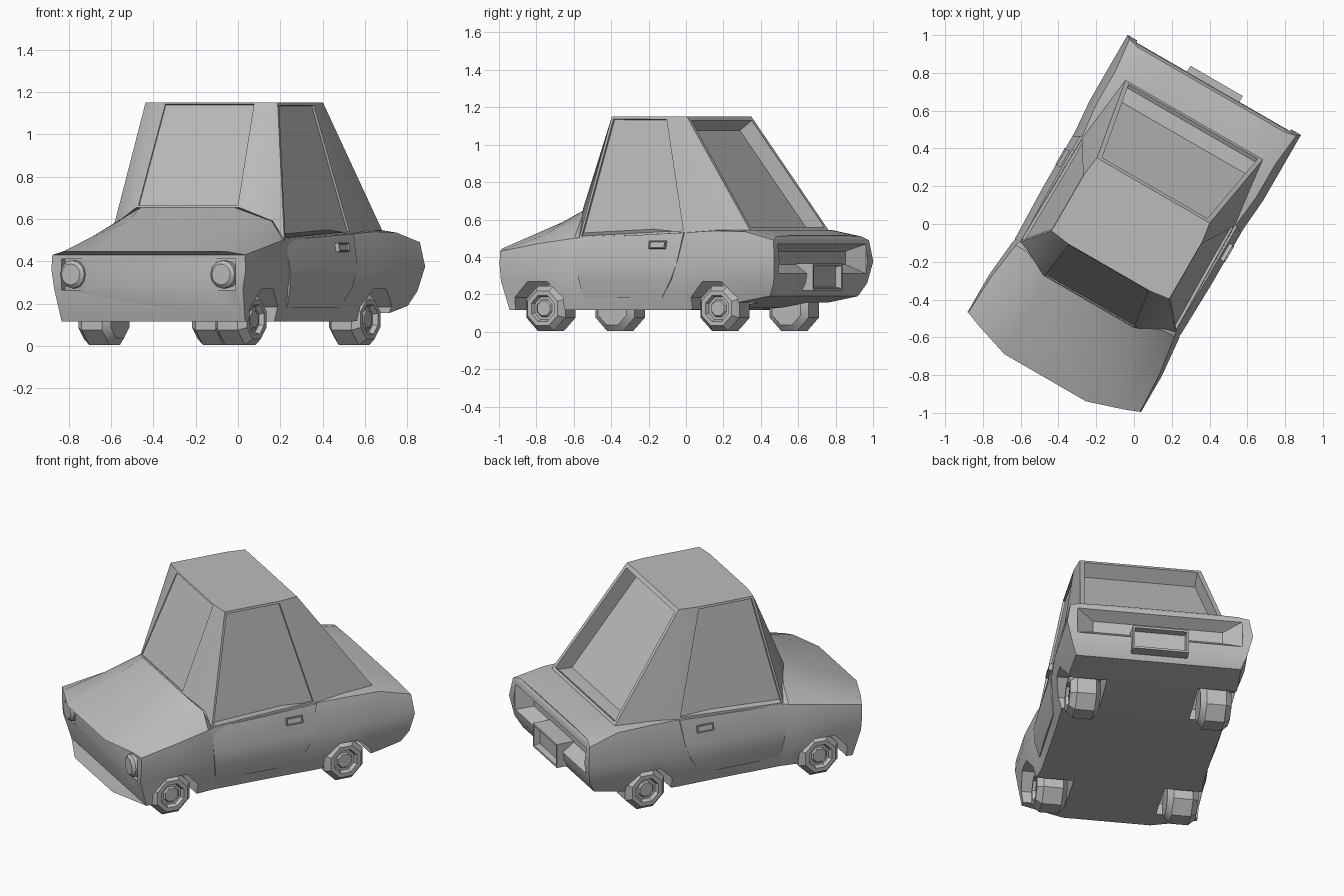
import bpy, bmesh, math
from mathutils import Matrix

if "Cube" in bpy.data.objects:
    bpy.data.objects.remove(bpy.data.objects["Cube"])

TURN = math.radians(-30)   # the car stands turned on its ground spot
paint = bpy.data.materials.new("plain_grey")
paint.use_nodes = True
GREY = (0.5, 0.5, 0.5, 1)
paint.diffuse_color = GREY
paint.node_tree.nodes["Principled BSDF"].inputs["Base Color"].default_value = GREY
parts = []


def finish(name, bm, keep=True):
    bmesh.ops.recalc_face_normals(bm, faces=bm.faces)
    mesh = bpy.data.meshes.new(name)
    bm.to_mesh(mesh)
    bm.free()
    mesh.materials.append(paint)
    obj = bpy.data.objects.new(name, mesh)
    obj.rotation_euler.z = TURN
    bpy.context.collection.objects.link(obj)
    if keep:
        parts.append(obj)
    else:
        obj.hide_render = True
    return obj


def loft(bm, rings, closed=True, caps=True):
    rows = [[bm.verts.new(p) for p in ring] for ring in rings]
    n = len(rows[0])
    for a, b in zip(rows, rows[1:]):
        for i in range(n if closed else n - 1):
            j = (i + 1) % n
            bm.faces.new((a[i], a[j], b[j], b[i]))
    if caps:
        bm.faces.new(rows[0])
        bm.faces.new(rows[-1][::-1])
    return rows


def wheel_ring(x, y, z, r, sides=8):
    steps = [math.tau * (i + 0.5) / sides for i in range(sides)]
    return [(x, y + r * math.cos(a), z + r * math.sin(a)) for a in steps]


def cut(target, cutter):
    mod = target.modifiers.new("cut", "BOOLEAN")
    mod.operation = "DIFFERENCE"
    mod.solver = "EXACT"
    mod.object = cutter
    bpy.context.view_layer.objects.active = target
    bpy.ops.object.modifier_apply(modifier=mod.name)
    bpy.data.objects.remove(cutter)


# Body shell: y, then sill, lower side, bulge, belt, top edge (x, z), top height
stations = [
    (-.845, .50, .115, .515, .27, .53, .36, .525, .43, .45, .445, .445),
    (-.62, .49, .115, .52, .27, .53, .36, .515, .47, .43, .52, .585),
    (-.41, .465, .115, .49, .20, .51, .36, .485, .50, .42, .59, .655),
    (-.37, .46, .115, .475, .19, .50, .36, .475, .505, .42, .51, .55),
    (0, .46, .115, .48, .19, .51, .36, .47, .52, .42, .53, .53),
    (.265, .465, .115, .49, .20, .515, .36, .47, .53, .40, .54, .54),
    (.45, .48, .13, .51, .26, .53, .37, .49, .54, .42, .545, .545),
    (.65, .48, .165, .515, .26, .53, .37, .49, .535, .42, .545, .545),
    (.85, .47, .19, .50, .26, .53, .375, .51, .49, .45, .51, .515),
]
rings = []
for k, s in enumerate(stations):
    half = [(.25, s[2])] + [(s[i], s[i + 1]) for i in (1, 3, 5, 7, 9)] + [(.25, s[11])]
    ring = []
    for i, (x, z) in enumerate(half):
        y = s[0]
        if k == 0:      # bowed nose, tucked under at the bottom
            y += (-.095 if x < .3 else -.03 if x < .46 else 0) + (.045 if i < 2 else 0)
        if k == 2 and i == 6:
            y -= .065
        if k == 8:      # tail leans in above and below the bulge
            y -= (.06, .06, .02, 0, .015, .03, .03)[i]
        ring.append((x, y, z))
    rings.append(ring + [(-x, y, z) for x, y, z in reversed(ring)])
bm = bmesh.new()
rows = loft(bm, rings, caps=False)
for row in (rows[0], rows[-1]):       # end caps as strips across the width
    for i in range(6):
        bm.faces.new((row[i], row[i + 1], row[12 - i], row[13 - i]))
bmesh.ops.triangulate(bm, faces=[f for f in bm.faces if abs(f.normal.y) > .9 and len(f.verts) > 4])
body = finish("body", bm)

# Wheel arches
WHEELS = [(s, y) for s in (-1, 1) for y in (-.62, .455)]
for s, y in WHEELS:
    bm = bmesh.new()
    loft(bm, [wheel_ring(s * .26, y, .125, .155), wheel_ring(s * .6, y, .125, .155)])
    cut(body, finish("arch_cutter", bm, False))

# Grille slot following the bowed nose
plan = [(-.475, -1.1), (.475, -1.1), (.475, -.81), (.25, -.87), (-.25, -.87), (-.475, -.81)]
bm = bmesh.new()
loft(bm, [[(x, y, z) for x, y in plan] for z in (.265, .41)])
cut(body, finish("grille_cutter", bm, False))

# Tail light recess, narrowing inwards
bm = bmesh.new()
loft(bm, [[(-w, y, lo), (w, y, lo), (w, y, hi), (-w, y, hi)]
          for w, y, lo, hi in ((.37, .77, .36, .43), (.47, .84, .31, .47), (.48, .95, .305, .475))])
cut(body, finish("tail_cutter", bm, False))

# Cabin with recessed windows
bm = bmesh.new()
spots = {
    "screen_low": (.28, -.475, .655), "pillar_low": (.42, -.40, .59), "belt_front": (.475, -.385, .50),
    "belt_rear": (.465, .265, .53), "deck": (.42, .64, .54),
    "screen_top": (.25, -.265, 1.15), "roof_front": (.36, -.25, 1.15),
    "roof_side": (.36, .10, 1.15), "roof_rear": (.345, .205, 1.15),
}
R = {n: bm.verts.new(p) for n, p in spots.items()}
L = {n: bm.verts.new((-x, y, z)) for n, (x, y, z) in spots.items()}


def face(*names):
    return [bm.faces.new([side[n] for n in names]) for side in (R, L)]


def across(a, b):
    return bm.faces.new((R[a], R[b], L[b], L[a]))


face("screen_low", "pillar_low", "roof_front", "screen_top")
face("pillar_low", "belt_front", "roof_front")
side_glass = face("belt_front", "belt_rear", "roof_side", "roof_front")
face("belt_rear", "deck", "roof_rear", "roof_side")
windscreen = across("screen_low", "screen_top")
rear_glass = across("deck", "roof_rear")
top = ["screen_top", "roof_front", "roof_side", "roof_rear"]
bm.faces.new([R[n] for n in top] + [L[n] for n in reversed(top)])
low = ["screen_low", "pillar_low", "belt_front", "belt_rear", "deck"]
bm.faces.new([R[n] for n in low] + [L[n] for n in reversed(low)])
bmesh.ops.recalc_face_normals(bm, faces=bm.faces)
for panes, rim, depth in ((side_glass, .018, -.012), ([windscreen], .012, -.006), ([rear_glass], .035, -.09)):
    bmesh.ops.inset_individual(bm, faces=panes, thickness=rim, depth=0)
    bmesh.ops.inset_individual(bm, faces=panes, thickness=.001, depth=depth)
finish("cabin", bm)


def slab(name, size, place, tilt=0, rim=0, depth=0, pick=None):
    """Box whose face along the axis 'pick' is dished."""
    bm = bmesh.new()
    bmesh.ops.create_cube(bm, size=1)
    bmesh.ops.transform(bm, verts=bm.verts, matrix=Matrix.Diagonal((*size, 1)))
    bm.normal_update()
    dish = [f for f in bm.faces if f.normal.dot(pick) > .9]
    bmesh.ops.inset_individual(bm, faces=dish, thickness=rim, depth=0)
    bmesh.ops.inset_individual(bm, faces=dish, thickness=rim * .4, depth=-depth)
    bmesh.ops.transform(bm, verts=bm.verts,
                        matrix=Matrix.Translation(place) @ Matrix.Rotation(tilt, 4, "Y"))
    return finish(name, bm)


for s, side in ((1, "left"), (-1, "right")):
    # Door skin standing just proud of the body
    bm = bmesh.new()
    skin = []
    for x, z0, z1, y0, y1 in ((.484, .18, .18, -.36, .13), (.509, .28, .28, -.375, .20),
                              (.515, .37, .37, -.385, .24), (.480, .50, .53, -.385, .262)):
        skin.append([(s * (x - .008 * (t == 0)), y0 + (y1 - y0) * t, z0 + (z1 - z0) * t)
                     for t in (0, .5, 1)])
    loft(bm, skin, closed=False, caps=False)
    out = bmesh.ops.extrude_face_region(bm, geom=bm.faces[:])["geom"]
    for v in out:
        if isinstance(v, bmesh.types.BMVert):
            v.co.x -= s * .03
    finish(side + "_door", bm)
    slab(side + "_door_handle", (.025, .10, .042), (s * .502, .115, .465), s * -.2,
         .007, .008, (s, 0, 0))

    # Headlight
    bm = bmesh.new()
    loft(bm, [[(s * .41 + r * math.cos(a), y, .338 + r * math.sin(a))
               for a in [math.tau * i / 12 for i in range(12)]]
              for r, y in ((.066, -.79), (.066, -.855), (.05, -.87))])
    finish(side + "_headlight", bm)

slab("rear_plate_holder", (.32, .11, .145), (0, .82, .293), 0, .018, .035, (0, 1, 0))

# Wheels: chamfered eight-sided tyres with a sunken rim and hub
for s, y in WHEELS:
    bm = bmesh.new()
    loft(bm, [wheel_ring(s * x, y, .125, r) for x, r in
              ((.285, .095), (.315, .13), (.425, .13), (.46, .10), (.46, .075),
               (.437, .065), (.437, .05), (.447, .042))])
    finish(("left" if s > 0 else "right") + ("_front" if y < 0 else "_rear") + "_wheel", bm)

# Smooth shading with crisp creases
for obj in bpy.context.selected_objects:
    obj.select_set(False)
for obj in parts:
    obj.select_set(True)
bpy.context.view_layer.objects.active = body
bpy.ops.object.shade_smooth_by_angle(angle=math.radians(32))
